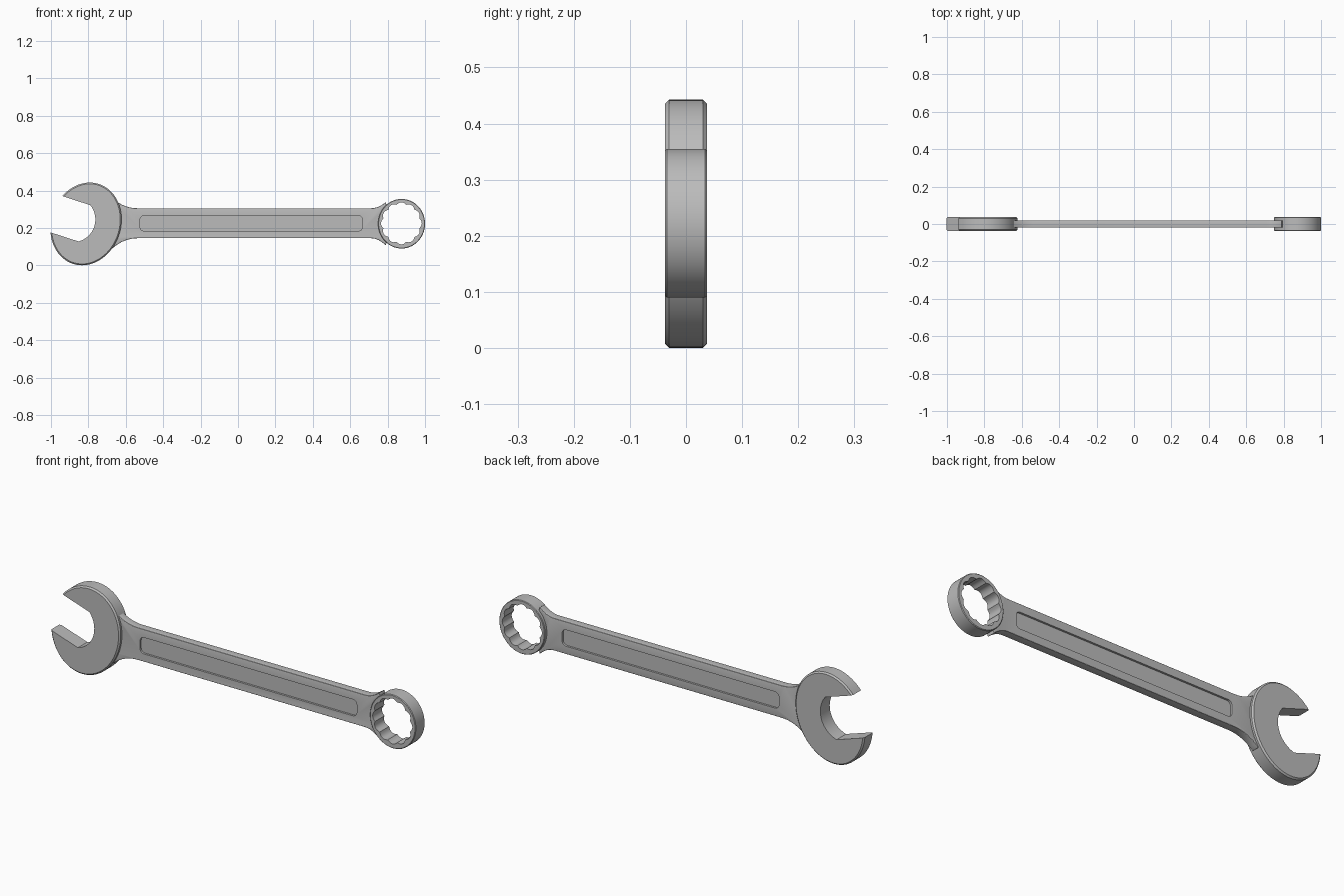
import bpy, bmesh
from math import sin, cos, pi, radians

if "Cube" in bpy.data.objects:
    bpy.data.objects.remove(bpy.data.objects["Cube"])

steel = bpy.data.materials.new("steel grey")
steel.use_nodes = True
GREY = (0.5, 0.5, 0.5, 1)
steel.diffuse_color = GREY
steel.node_tree.nodes["Principled BSDF"].inputs["Base Color"].default_value = GREY

MID = 0.2225          # height of the long axis
TILT = radians(-18)   # direction of the jaw slot, pointing into the head


def prism(name, outline, y0, y1):
    """Extrude a closed x-z outline from y0 to y1."""
    bm = bmesh.new()
    face = bm.faces.new([bm.verts.new((x, y0, z)) for x, z in outline])
    ext = bmesh.ops.extrude_face_region(bm, geom=[face])
    verts = [v for v in ext["geom"] if isinstance(v, bmesh.types.BMVert)]
    bmesh.ops.translate(bm, verts=verts, vec=(0, y1 - y0, 0))
    bmesh.ops.recalc_face_normals(bm, faces=bm.faces)
    mesh = bpy.data.meshes.new(name)
    bm.to_mesh(mesh)
    bm.free()
    mesh.materials.append(steel)
    ob = bpy.data.objects.new(name, mesh)
    bpy.context.collection.objects.link(ob)
    return ob


def ellipse(cx, cz, a, b, tilt=0, start=0, end=2 * pi, n=96):
    """Points on a tilted ellipse; the full turn leaves out the repeated end."""
    full = abs(end - start) > 6.28
    pts = []
    for i in range(n if full else n + 1):
        t = start + (end - start) * i / n
        u, v = a * cos(t), b * sin(t)
        pts.append((cx + u * cos(tilt) - v * sin(tilt), cz + u * sin(tilt) + v * cos(tilt)))
    return pts


def bezier(p, q, r, n=8):
    return [tuple((1 - t) ** 2 * a + 2 * t * (1 - t) * b + t * t * c for a, b, c in zip(p, q, r))
            for t in (i / n for i in range(n + 1))]


def finish(ob, bevel, segments, cutters):
    """Bevel the rim, subtract the cutters and shade."""
    bpy.ops.object.select_all(action='DESELECT')
    bpy.context.view_layer.objects.active = ob
    ob.select_set(True)
    mod = ob.modifiers.new("rim", 'BEVEL')
    mod.width, mod.segments = bevel, segments
    mod.limit_method, mod.angle_limit = 'ANGLE', radians(50)
    bpy.ops.object.modifier_apply(modifier="rim")
    for cutter in cutters:
        cutter.hide_render = True
        mod = ob.modifiers.new("cut", 'BOOLEAN')
        mod.operation, mod.solver, mod.object = 'DIFFERENCE', 'EXACT', cutter
        bpy.ops.object.modifier_apply(modifier="cut")
        bpy.data.objects.remove(cutter)
    bpy.ops.object.shade_smooth_by_angle(angle=radians(28))


# Open jaw: tilted oval disc with a round-ended slot
jaw_x, jaw_z = -0.813, 0.2215
jaw = prism("open_jaw", ellipse(jaw_x, jaw_z, 0.1865, 0.2245, TILT), -0.037, 0.037)
slot_x, slot_z = -0.821, 0.2245
half, radius, back = 0.102, 0.122, 0.067


def slot_point(u, v):
    return (slot_x + u * cos(TILT) - v * sin(TILT), slot_z + u * sin(TILT) + v * cos(TILT))


sweep = radians(56.7)
slot = [slot_point(-0.4, -half)]
slot += [slot_point(radius * cos(t) - back, radius * sin(t))
         for t in (-sweep + 2 * sweep * i / 24 for i in range(25))]
slot += [slot_point(-0.4, half)]
finish(jaw, 0.007, 1, [prism("slot_cutter", slot, -0.1, 0.1)])

# Ring end: collar with a twelve-lobed hole
ring_x = 0.8745
ring = prism("ring_end", ellipse(ring_x, MID, 0.1255, 0.1325), -0.037, 0.037)
lobes = []
for i in range(96):
    t = 2 * pi * i / 96
    s = 0.91 + 0.09 * abs(cos(6 * t))
    lobes.append((ring_x - 0.001 + 0.109 * s * cos(t), MID + 0.002 + 0.1125 * s * sin(t)))
finish(ring, 0.003, 1, [prism("hole_cutter", lobes, -0.1, 0.1)])

# Handle: straight bar flaring into both heads, ends tucked inside them
top, bottom = 0.305, 0.145
outline = bezier((-0.535, top), (-0.61, top), (-0.665, 0.355))
outline += ellipse(jaw_x, jaw_z, 0.17, 0.205, TILT, radians(56), radians(-20), 16)
outline += bezier((-0.67, 0.092), (-0.61, bottom), (-0.535, bottom))
outline += bezier((0.71, bottom), (0.75, bottom), (0.79, 0.107))
outline += ellipse(ring_x, MID, 0.117, 0.122, 0, radians(228), radians(132), 16)
outline += bezier((0.79, 0.338), (0.75, top), (0.71, top))
handle = prism("handle", outline, -0.02, 0.02)

# Shallow rounded recess on each side of the handle
x0, x1, z0, z1, r = -0.524, 0.666, 0.184, 0.265, 0.022
panel = []
for k, (cx, cz) in enumerate([(x1 - r, z1 - r), (x0 + r, z1 - r), (x0 + r, z0 + r), (x1 - r, z0 + r)]):
    panel += ellipse(cx, cz, r, r, 0, k * pi / 2, (k + 1) * pi / 2, 6)
recesses = [prism("recess_cutter", panel, s * 0.01, s * 0.06) for s in (-1, 1)]
finish(handle, 0.008, 3, recesses)
